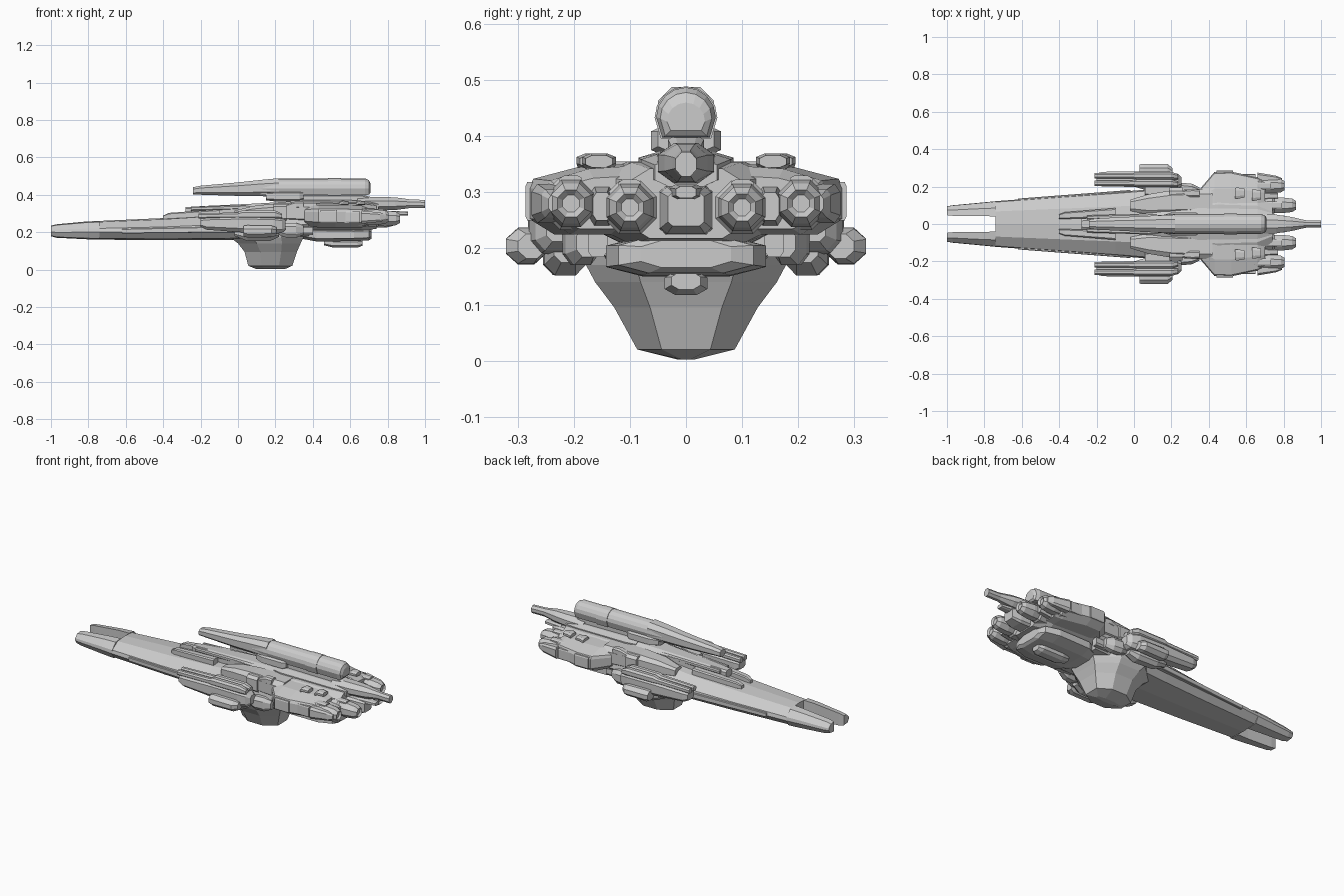
import bpy, bmesh
from math import cos, sin, pi


def loft(name, rings, mirror=False):
    """Skin a list of equal-length point rings, cap the ends, optionally mirror across y."""
    bm = bmesh.new()
    vs = [[bm.verts.new(p) for p in r] for r in rings]
    n = len(rings[0])
    for a, b in zip(vs, vs[1:]):
        for i in range(n):
            j = (i + 1) % n
            bm.faces.new((a[i], a[j], b[j], b[i]))
    bm.faces.new(vs[0])
    bm.faces.new(vs[-1])
    bmesh.ops.remove_doubles(bm, verts=bm.verts, dist=1e-5)
    bmesh.ops.recalc_face_normals(bm, faces=bm.faces)
    me = bpy.data.meshes.new(name)
    bm.to_mesh(me)
    bm.free()
    ob = bpy.data.objects.new(name, me)
    bpy.context.collection.objects.link(ob)
    if mirror:
        m = ob.modifiers.new("mirror", 'MIRROR')
        m.use_axis = (False, True, False)
    return ob


def octo(name, secs, c=0.5, mirror=False):
    """Octagonal tube along x; secs = (x, y, z, half width, half height)."""
    k = 1 - c
    unit = [(k, 1), (1, k), (1, -k), (k, -1), (-k, -1), (-1, -k), (-1, k), (-k, 1)]
    return loft(name, [[(x, y + u * hy, z + v * hz) for u, v in unit]
                       for x, y, z, hy, hz in secs], mirror)


def block(name, x0, x1, y0, y1, z0, z1, mirror=False, c=0.15):
    y, z, hy, hz = (y0 + y1) / 2, (z0 + z1) / 2, (y1 - y0) / 2, (z1 - z0) / 2
    return octo(name, [(x0, y, z, hy, hz), (x1, y, z, hy, hz)], c, mirror)


def arch_ring(x, hw, zb, zt):
    """Flat-bottomed arch section with a round top."""
    top = [(x, hw * cos(pi * i / 8), zt - hw + hw * sin(pi * i / 8)) for i in range(9)]
    return top + [(x, -hw * .8, zb), (x, hw * .8, zb)]


# Long forked bow hull: (x, inner y, outer y, bottom z, top z)
def hull_ring(x, yi, yo, zb, zt):
    w, h = yo - yi, zt - zb
    return [(x, yi, zt), (x, yi + w * .55, zt - h * .06), (x, yo - w * .04, zb + h * .6),
            (x, yo, zb + h * .4), (x, yi + w * .75, zb + h * .06), (x, yi, zb)]

loft("bow_prong", [hull_ring(*s) for s in [
    (-1, .047, .095, .178, .235), (-.97, .044, .1, .17, .242),
    (-.81, .043, .115, .162, .257), (-.74, .04, .122, .16, .26)]], True)
loft("main_hull", [hull_ring(*s) for s in [
    (-.74, 0, .122, .16, .26), (-.4, 0, .148, .157, .275), (-.1, 0, .17, .158, .295),
    (.08, 0, .185, .16, .32), (.38, 0, .185, .17, .35)]], True)
octo("hull_side_strake", [(-.62, .122, .205, .014, .012), (-.02, .162, .215, .02, .016)], .2, True)
octo("deck_panel", [(-.4, .04, .277, .012, .012), (-.37, .045, .285, .018, .018),
                    (-.1, .06, .3, .025, .022)], .3, True)

# Raised stepped deck with forward guns
octo("deck_spine", [(-.28, 0, .312, .028, .022), (-.18, 0, .312, .04, .028),
                    (.1, 0, .318, .06, .035), (.3, 0, .33, .085, .035)], .4)
octo("deck_gun", [(-.25, .035, .325, .011, .011), (.15, .045, .336, .013, .013)], .5, True)
octo("shoulder", [(-.02, .1, .29, .03, .025), (.08, .105, .3, .055, .04),
                  (.2, .115, .305, .065, .048), (.42, .12, .3, .07, .055)], .4, True)
block("shoulder_plate", .19, .26, .08, .195, .26, .35, True, .3)

# Angular ventral keel, lofted upward
def keel_ring(z, x0, x1, hy):
    d = (x1 - x0) * .3
    return [(x0, hy * .45, z), (x0 + d, hy, z), (x1 - d, hy, z), (x1, hy * .5, z),
            (x1, -hy * .5, z), (x1 - d, -hy, z), (x0 + d, -hy, z), (x0, -hy * .45, z)]

loft("ventral_keel", [keel_ring(*s) for s in [
    (.002, .1, .25, .015), (.02, .055, .29, .087), (.095, .035, .315, .128),
    (.14, 0, .335, .162), (.17, -.04, .35, .178), (.23, -.04, .36, .19)]])

# Side nacelles: full body, upper barrels, outboard fin, belly and pylon
octo("nacelle_body", [(-.2, .24, .25, .03, .022), (-.17, .24, .247, .039, .034),
                      (.02, .24, .245, .042, .046), (.19, .238, .24, .042, .05),
                      (.235, .23, .238, .038, .042), (.255, .225, .237, .024, .025)], .45, True)
octo("nacelle_belly", [(-.02, .222, .2, .015, .02), (.05, .22, .19, .035, .037),
                       (.17, .215, .19, .037, .038), (.22, .21, .2, .025, .025)], .5, True)
for i, y in enumerate((.218, .258)):
    octo("nacelle_barrel_%d" % i, [(-.21, y, .286, .014, .014), (0, y, .29, .016, .016),
                                   (.02, y, .293, .02, .022), (.2, y, .293, .02, .022),
                                   (.235, y - .005, .285, .014, .014)], .5, True)
octo("nacelle_fin", [(.03, .285, .206, .034, .028), (.05, .285, .204, .036, .033),
                     (.18, .285, .204, .036, .031), (.205, .275, .204, .024, .022)], .6, True)
block("nacelle_pylon", .06, .2, .15, .22, .2, .285, True, .3)
octo("waist_joint", [(.22, .19, .21, .02, .025), (.26, .19, .21, .03, .04),
                     (.31, .185, .21, .03, .04), (.35, .175, .21, .02, .025)], .5, True)
block("waist_thruster", .3, .4, .14, .175, .185, .235, True, .4)

# Aft body and lower slab
octo("aft_body", [(.34, 0, .275, .15, .075), (.45, 0, .28, .16, .075),
                  (.66, 0, .28, .15, .073), (.74, 0, .28, .1, .062)], .35)
octo("aft_upper_deck", [(.28, 0, .345, .07, .025), (.34, 0, .348, .085, .025),
                        (.66, 0, .345, .08, .025), (.75, 0, .335, .055, .025)], .45)
octo("lower_slab", [(.34, 0, .195, .09, .03), (.42, 0, .186, .14, .036),
                    (.62, 0, .186, .143, .034), (.7, 0, .188, .12, .032),
                    (.715, 0, .19, .08, .024)], .45)
octo("lower_keel_pod", [(.46, 0, .145, .025, .015), (.51, 0, .138, .038, .021),
                        (.64, 0, .138, .038, .021), (.665, 0, .142, .026, .015)], .5)

# Wide armoured aft pods, given as (x, inner y, outer y, bottom z, top z)
def pod_ring(x, yi, yo, zb, zt):
    h = zt - zb
    return [(x, yi, zt), (x, yi + (yo - yi) * .55, zt - h * .05), (x, yo - .008, zt - h * .22),
            (x, yo, zt - h * .35), (x, yo, zb + h * .22), (x, yo - .045, zb), (x, yi, zb)]

loft("aft_pod", [pod_ring(*s) for s in [
    (.355, .08, .19, .235, .345), (.43, .08, .278, .225, .352), (.52, .08, .28, .225, .352),
    (.66, .08, .25, .225, .348), (.7, .08, .235, .235, .33)]], True)
block("pod_armour", .44, .53, .255, .286, .25, .318, True, .2)
block("pod_rear_armour", .57, .65, .24, .268, .25, .312, True, .2)
octo("deck_step", [(.26, .165, .335, .015, .012), (.31, .165, .345, .022, .02),
                   (.35, .165, .345, .02, .018)], .4, True)
for i, (x, y) in enumerate(((.54, .165), (.63, .155))):
    octo("deck_vent_%d" % i, [(x, y, .35, .028, .012), (x + .015, y, .357, .03, .012),
                              (x + .05, y, .355, .024, .011)], .5, True)

# Four engines with stepped nozzles
for name, x, y, z in (("outer_engine", .66, .205, .28), ("inner_engine", .72, .1, .273)):
    octo(name, [(x - .06, y, z, .045, .045), (x + .02, y, z, .047, .047),
                (x + .03, y, z, .04, .04), (x + .07, y, z, .042, .042),
                (x + .125, y, z, .036, .036), (x + .145, y, z, .024, .024),
                (x + .135, y, z, .015, .015)], .586, True)
    block(name + "_cowl", x - .04, x + .07, y - .02, y + .02, z + .025, z + .05, True, .4)
octo("engine_side_fairing", [(.66, .25, .28, .025, .035), (.76, .24, .28, .018, .025),
                             (.79, .235, .28, .01, .014)], .4, True)
octo("engine_link", [(.66, .15, .275, .025, .04), (.77, .15, .275, .016, .025)], .4, True)

# Central stern block and tail spike
octo("stern_block", [(.68, 0, .268, .05, .045), (.8, 0, .268, .045, .042),
                     (.85, 0, .27, .032, .03)], .25)
octo("stern_hatch", [(.8, 0, .3, .03, .014), (.91, 0, .3, .018, .01)], .4)
octo("tail_spike", [(.64, 0, .35, .052, .038), (.76, 0, .352, .05, .036),
                    (.84, 0, .352, .038, .034), (.9, 0, .352, .024, .026),
                    (.92, 0, .352, .02, .023), (1, 0, .35, .019, .022)], .586)

# Dorsal cannon: long barrel, round-topped breech, collar, mount
octo("cannon_barrel", [(-.24, 0, .42, .024, .02), (-.2, 0, .424, .03, .024),
                       (0, 0, .43, .04, .036), (.13, 0, .436, .046, .044),
                       (.22, 0, .438, .05, .05)], .5)
loft("cannon_breech", [arch_ring(*s) for s in [
    (.12, .046, .4, .478), (.2, .053, .398, .487), (.68, .053, .398, .487),
    (.7, .046, .4, .478), (.708, .034, .41, .46)]])
loft("cannon_collar", [arch_ring(x, .056, .396, .489) for x in (.48, .55)])
octo("cannon_cradle", [(.15, 0, .392, .045, .022), (.2, 0, .392, .062, .028),
                       (.33, 0, .392, .062, .028), (.35, 0, .395, .05, .022)], .4)
octo("cannon_rail", [(.32, 0, .382, .032, .02), (.66, 0, .382, .032, .02),
                     (.72, 0, .37, .025, .015)], .4)
